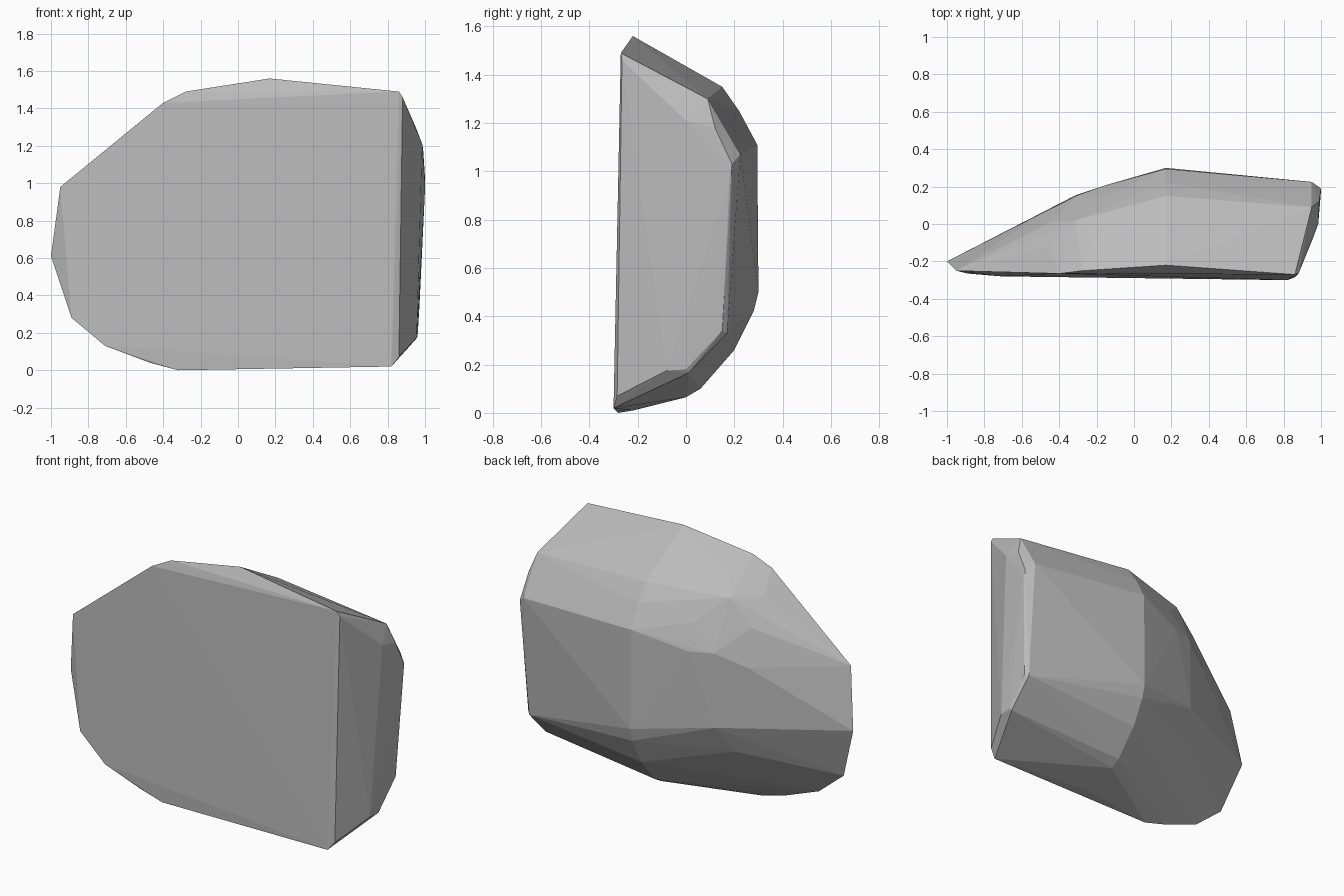
import bpy, bmesh

# Stone colour
stone = bpy.data.materials.new("stone_grey")
stone.diffuse_color = (0.5, 0.5, 0.5, 1)

# Flat front face, running clockwise from the left
front = [(-0.95, -0.25, 0.98), (-0.89, -0.265, 0.28), (-0.71, -0.28, 0.13),
         (-0.47, -0.275, 0.04), (-0.32, -0.28, 0.0), (0.82, -0.30, 0.02),
         (0.86, -0.285, 0.07), (0.88, -0.265, 1.46), (0.86, -0.27, 1.49),
         (-0.28, -0.25, 1.49), (-0.40, -0.265, 1.43)]

# Widest ring around the middle, as (y, z) at one x
middle = [(0.17, y, z) for y, z in
          [(-0.22, 1.56), (0.15, 1.35), (0.22, 1.25), (0.295, 1.11), (0.30, 0.50),
           (0.28, 0.42), (0.20, 0.26), (0.06, 0.10), (0.0, 0.065), (-0.22, 0.01)]]

# Left shoulder and tip
left = [(-1.0, -0.20, 0.61), (-0.16, 0.205, 1.03), (-0.30, 0.155, 1.035),
        (-0.47, 0.07, 0.96), (-0.31, 0.155, 0.58), (-0.15, 0.15, 1.185),
        (-0.31, 0.02, 1.33), (-0.45, -0.12, 1.32), (-0.22, -0.10, 1.43),
        (-0.45, 0.01, 1.18), (-0.375, 0.05, 0.41)]

# Right end: bevel ring, then the cap inside it
right = [(0.95, 0.09, 1.30), (0.95, 0.225, 1.07), (0.95, 0.17, 0.33),
         (0.95, 0.01, 0.165), (0.985, 0.0, 1.21), (0.99, 0.12, 1.18),
         (1.0, 0.19, 1.03), (1.0, 0.18, 0.97), (0.97, 0.15, 0.34),
         (0.96, 0.0, 0.18), (0.955, -0.08, 0.175)]

# Wrap the rings in one faceted skin
bm = bmesh.new()
for p in front + middle + left + right:
    bm.verts.new(p)
hull = bmesh.ops.convex_hull(bm, input=bm.verts)
spare = {g for g in hull["geom_interior"] + hull["geom_unused"]
         if isinstance(g, bmesh.types.BMVert)}
bmesh.ops.delete(bm, geom=list(spare), context='VERTS')
bmesh.ops.recalc_face_normals(bm, faces=bm.faces)

mesh = bpy.data.meshes.new("rock")
bm.to_mesh(mesh)
bm.free()
mesh.materials.append(stone)
rock = bpy.data.objects.new("rock", mesh)
bpy.context.collection.objects.link(rock)
